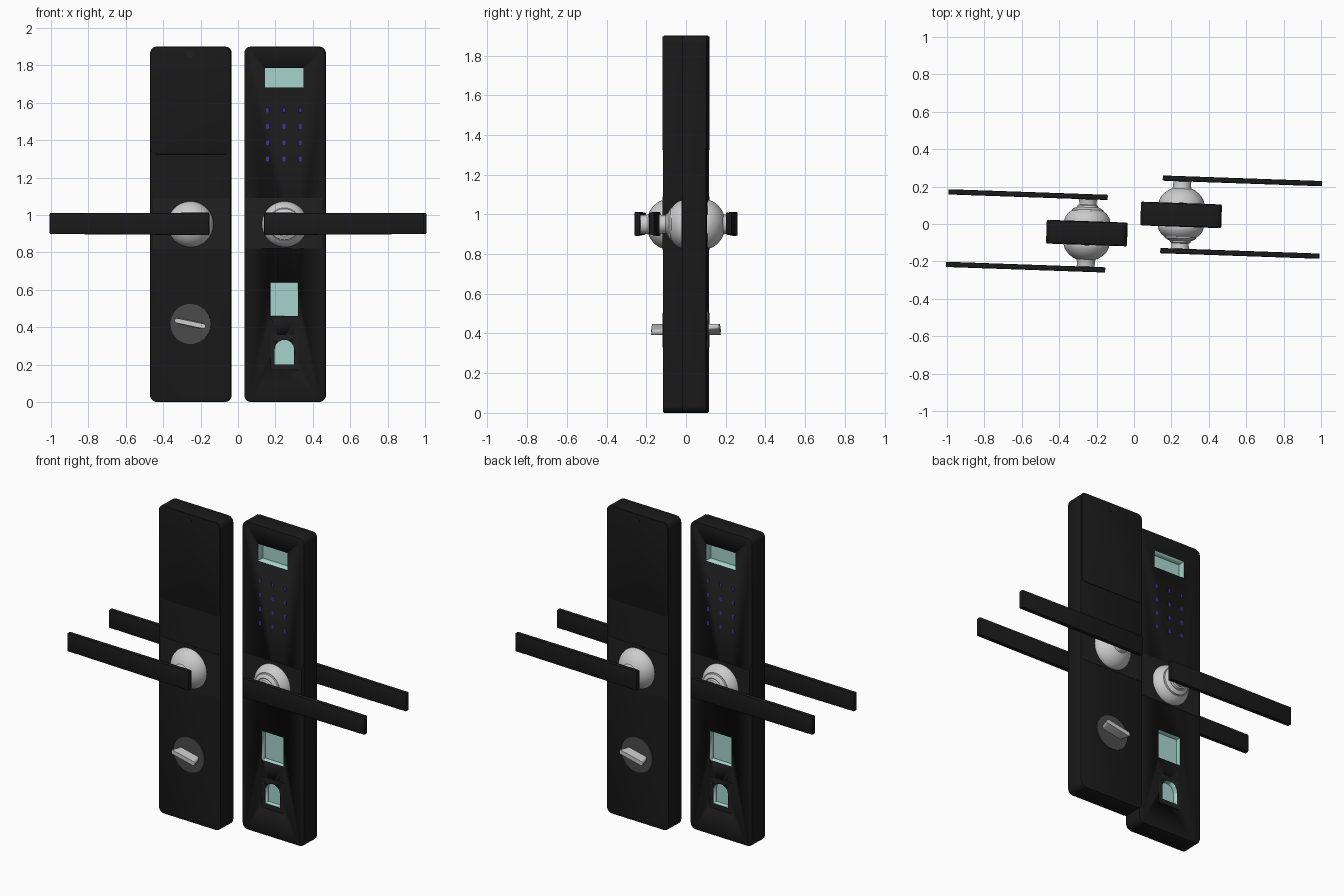
import bpy, bmesh, math
from math import sin, cos, pi, radians
from mathutils import Matrix, Vector

if "Cube" in bpy.data.objects:
    bpy.data.objects.remove(bpy.data.objects["Cube"])


def mat(name, r, g, b):
    m = bpy.data.materials.new(name)
    m.diffuse_color = (r, g, b, 1)
    m.use_nodes = True
    m.node_tree.nodes["Principled BSDF"].inputs["Base Color"].default_value = m.diffuse_color
    return m


BLACK = mat("black_shell", 0.01, 0.01, 0.01)
GLOSS = mat("glossy_black", 0.014, 0.014, 0.014)
TEAL = mat("teal_glass", 0.38, 0.65, 0.6)
BLUE = mat("key_blue", 0.05, 0.03, 0.35)
DARK = mat("dark_grey", 0.07, 0.07, 0.07)

# One lock is modelled around its own centre; the second is the same lock turned half way round
PLACE = Matrix.Translation((0.252, 0.048, 0)) @ Matrix.Rotation(radians(-2), 4, 'Z')
TURN = Matrix.Rotation(pi, 4, 'Z')
FACE = 0.061
parts = []


def finish(name, bm, mats, index=0):
    bmesh.ops.recalc_face_normals(bm, faces=bm.faces)
    me = bpy.data.meshes.new(name)
    for f in bm.faces:
        f.smooth = True
        f.material_index = index
    bm.to_mesh(me)
    bm.free()
    for m in mats:
        me.materials.append(m)
    me.set_sharp_from_angle(angle=radians(30))
    ob = bpy.data.objects.new(name, me)
    bpy.context.collection.objects.link(ob)
    parts.append(ob)
    return ob


def rrect(cx, cz, w, h, r, n=5):
    pts = []
    for k, (sx, sz) in enumerate([(1, 1), (-1, 1), (-1, -1), (1, -1)]):
        for i in range(n + 1):
            a = (k + i / n) * pi / 2
            pts.append((cx + sx * (w / 2 - r) + r * cos(a), cz + sz * (h / 2 - r) + r * sin(a)))
    return pts


def rect(x0, x1, z0, z1):
    return [(x0, z0), (x1, z0), (x1, z1), (x0, z1)]


def circle(cx, cz, r, n=40):
    return [(cx + r * cos(2 * pi * i / n), cz + r * sin(2 * pi * i / n)) for i in range(n)]


def prism(name, pts, y0, y1, mats=(), bevel=0, index=0):
    """Outline in x-z extruded along y, with optionally softened edges."""
    bm = bmesh.new()
    f = bm.faces.new([bm.verts.new((x, y0, z)) for x, z in pts])
    g = bmesh.ops.extrude_face_region(bm, geom=[f])
    bmesh.ops.translate(bm, verts=[v for v in g["geom"] if isinstance(v, bmesh.types.BMVert)],
                        vec=(0, y1 - y0, 0))
    if bevel:
        bm.normal_update()
        edges = [e for e in bm.edges if e.calc_face_angle(0) > radians(40)]
        bmesh.ops.bevel(bm, geom=edges, offset=bevel, segments=2, profile=0.5, affect='EDGES')
    return finish(name, bm, mats, index)


def lathe(name, prof, side, z, n=48):
    """Profile of (radius, distance from the face) turned about the y axis."""
    bm = bmesh.new()
    vs = [bm.verts.new((r, side * (FACE + d), z)) for r, d in prof]
    es = [bm.edges.new(p) for p in zip(vs, vs[1:])]
    bmesh.ops.spin(bm, geom=vs + es, cent=(0, 0, z), axis=(0, 1, 0), angle=2 * pi,
                   steps=n, use_merge=True)
    bmesh.ops.remove_doubles(bm, verts=bm.verts, dist=1e-5)
    return finish(name, bm, ())


def cut(ob, cutter):
    m = ob.modifiers.new("pocket", 'BOOLEAN')
    m.operation = 'DIFFERENCE'
    m.solver = 'EXACT'
    m.object = cutter
    bpy.context.view_layer.objects.active = ob
    bpy.ops.object.modifier_apply(modifier=m.name)


# Main body and fingerprint surround
body = prism("lock_body", rrect(0, 0.95, 0.433, 1.9, 0.035), -FACE, FACE, (BLACK, TEAL), 0.005)
surround = prism("fingerprint_surround", rrect(-0.002, 0.265, 0.15, 0.19, 0.012),
                 -FACE - 0.003, -0.03, (GLOSS, TEAL))

# Teal pockets: display, card reader, fingerprint arch
arch = [(-0.055, 0.2), (0.05, 0.2)] + [(-0.0025 + 0.0525 * cos(pi * i / 16),
                                       0.28 + 0.0525 * sin(pi * i / 16)) for i in range(17)]
pockets = [(rect(-0.107, 0.1, 1.68, 1.785), 0.045, [body]),
           (rect(-0.078, 0.072, 0.46, 0.638), 0.03, [body]),
           (arch, 0.03, [body, surround])]
for pts, depth, targets in pockets:
    c = prism("cutter", pts, -0.1, -FACE + depth, (BLACK, TEAL), index=1)
    for t in targets:
        cut(t, c)
    parts.remove(c)
    bpy.data.objects.remove(c)

# Keypad marks, plain bars in a 3 x 4 grid
for row in range(4):
    for col in range(3):
        x, z = -0.092 + 0.088 * col, 1.56 - 0.087 * row
        prism(f"key_mark_{row}_{col}", rrect(x, z, 0.014, 0.026, 0.004, 3),
              -FACE - 0.001, -FACE + 0.005, (BLUE,))

# Both sides: gloss band, dome with neck, lever handle
steps = [(0, 0), (0.122, 0), (0.122, 0.008), (0.116, 0.025), (0.103, 0.043), (0.088, 0.056),
         (0.085, 0.056), (0.083, 0.064), (0.062, 0.076), (0.058, 0.074), (0.054, 0.086),
         (0.046, 0.09), (0.046, 0.105), (0.052, 0.125), (0, 0.125)]
smooth = [(0, 0), (0.122, 0), (0.122, 0.006), (0.118, 0.02), (0.108, 0.038), (0.092, 0.056),
          (0.072, 0.071), (0.052, 0.08), (0.048, 0.09), (0.048, 0.125), (0, 0.125)]
for side, tag, prof in ((-1, "outer", steps), (1, "inner", smooth)):
    prism(f"{tag}_band", rect(-0.21, 0.2, 0.82, 1.09), side * 0.05, side * (FACE + 0.002), (GLOSS,))
    lathe(f"{tag}_handle_dome", prof, side, 0.95)
    prism(f"{tag}_lever", [(-0.105, 0.892), (0.748, 0.898), (0.748, 1.01), (-0.105, 1.012)],
          side * 0.18, side * 0.208, (BLACK,), 0.005)

# Inner side: battery cover, its screw, thumb turn
prism("battery_cover", rrect(0, 1.61, 0.427, 0.572, 0.03), 0.05, FACE + 0.003, (BLACK,), 0.002)
prism("cover_screw", circle(0.005, 1.86, 0.02, 24), 0.05, FACE + 0.005, (GLOSS,))
prism("thumb_turn_disc", circle(0, 0.417, 0.107), 0.05, FACE + 0.006, (DARK,), 0)
turn = prism("thumb_turn", rrect(0, 0, 0.168, 0.032, 0.012, 4), 0.065, 0.14, (), 0)
for v in turn.data.vertices:      # bowed grip: the ends dip and narrow, the base tucks in
    t = v.co.x / 0.084
    if v.co.y > 0.1:
        v.co.y -= 0.02 * t * t
        v.co.z *= 0.8
    else:
        v.co.x *= 0.8
turn.data.transform(Matrix.Translation((0, 0, 0.42)) @ Matrix.Rotation(radians(-12), 4, 'Y'))

# Place the first lock and add the turned second one
for ob in parts:
    ob.matrix_world = PLACE
    twin = ob.copy()
    twin.name = "second_" + ob.name
    bpy.context.collection.objects.link(twin)
    twin.matrix_world = TURN @ PLACE
